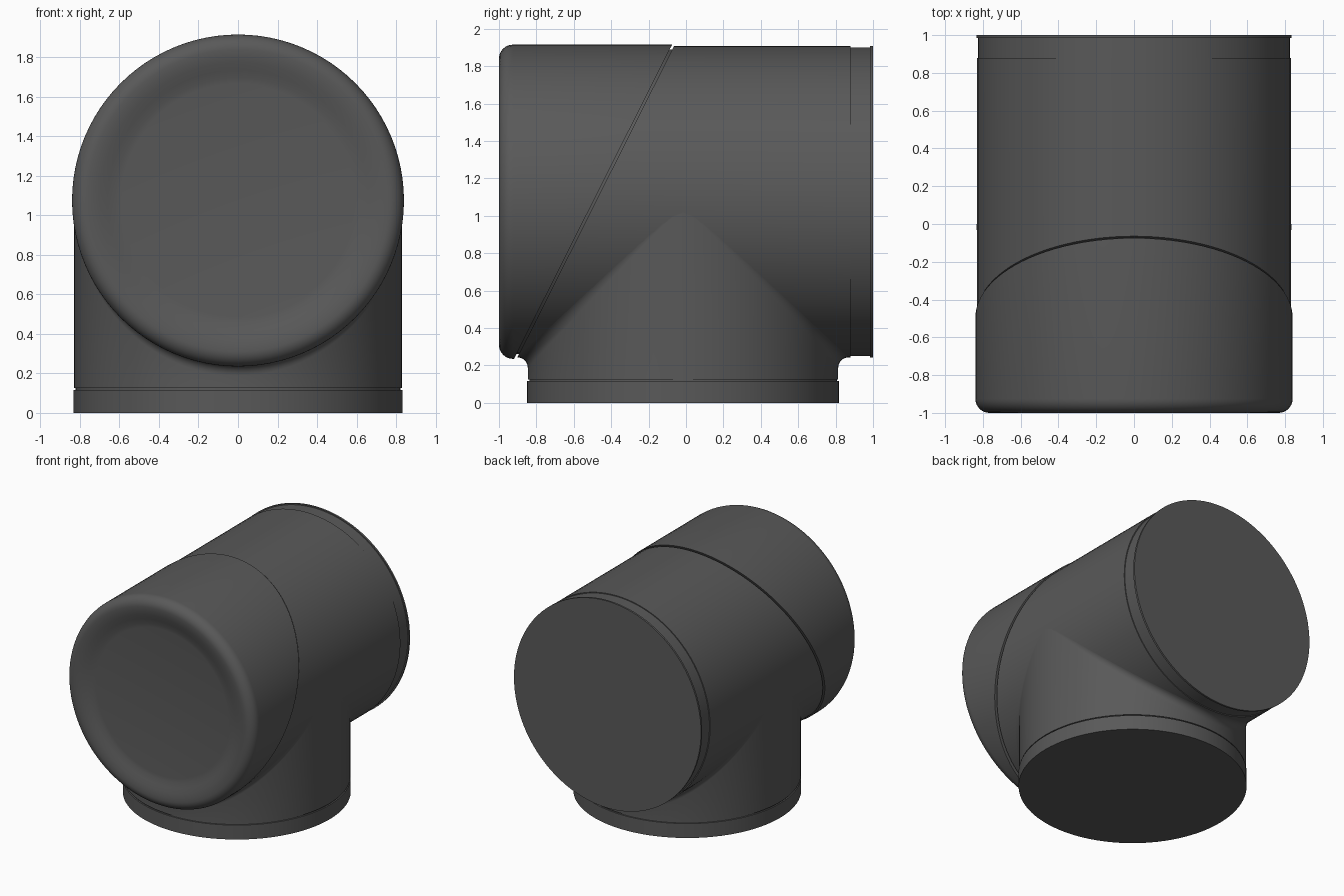
import bpy, bmesh
from math import sin, cos, pi, sqrt

if "Cube" in bpy.data.objects:
    bpy.data.objects.remove(bpy.data.objects["Cube"])

N = 96           # sides of every round part
CZ = 1.075       # height of the horizontal pipe axis
R = 0.832        # main pipe radius
SLANT = 0.503    # slope of the diagonal seam (y per z)

mat = bpy.data.materials.new("dark_grey")
mat.diffuse_color = (0.1, 0.1, 0.1, 1)
mat.use_nodes = True
mat.node_tree.nodes["Principled BSDF"].inputs["Base Color"].default_value = mat.diffuse_color


def loft(name, rings, cap_start=False, cap_end=False):
    """Skin a list of point rings and optionally close the ends."""
    bm = bmesh.new()
    loops = [[bm.verts.new(p) for p in ring] for ring in rings]
    for a, b in zip(loops, loops[1:]):
        for i in range(N):
            j = (i + 1) % N
            bm.faces.new((a[i], a[j], b[j], b[i]))
    if cap_start:
        bm.faces.new(loops[0][::-1])
    if cap_end:
        bm.faces.new(loops[-1])
    bmesh.ops.recalc_face_normals(bm, faces=bm.faces)
    me = bpy.data.meshes.new(name)
    bm.to_mesh(me)
    bm.free()
    me.materials.append(mat)
    ob = bpy.data.objects.new(name, me)
    bpy.context.collection.objects.link(ob)
    bpy.ops.object.select_all(action='DESELECT')
    ob.select_set(True)
    bpy.context.view_layer.objects.active = ob
    bpy.ops.object.shade_smooth_by_angle(angle=0.6)
    return ob


def y_ring(r, y, slant=0.0):
    """Ring around the horizontal axis, optionally sheared to the diagonal seam."""
    return [(r * sin(2 * pi * i / N), y + slant * r * cos(2 * pi * i / N),
             CZ + r * cos(2 * pi * i / N)) for i in range(N)]


# Front cap: recessed disc, rolled rim, wall up to the diagonal seam
F = 0.075
cap = [y_ring(r, y) for r, y in [(0.59, -0.962), (0.62, -0.966), (0.66, -0.978),
                                 (0.70, -0.991), (0.735, -0.998)]]
cap += [y_ring(0.84 - F + F * sin(k * pi / 16), -1 + F - F * cos(k * pi / 16))
        for k in range(9)]
cap += [y_ring(0.84, -0.497, SLANT), y_ring(0.815, -0.497, SLANT)]
loft("front_cap", cap, cap_start=True)

# Horizontal pipe: seam groove, long wall, shallow rear neck and lip
body = [y_ring(0.815, -0.497, SLANT), y_ring(0.815, -0.483, SLANT),
        y_ring(R, -0.483, SLANT)]
body += [y_ring(r, y) for r, y in [(R, 0.88), (0.825, 0.88), (0.825, 0.985),
                                   (0.834, 0.985), (0.834, 1.0)]]
loft("main_pipe", body, cap_end=True)

# Vertical outlet: base collar, groove, saddle-shaped top with blended crotch
OR, OY, FIL = 0.83, -0.016, 0.055


def z_ring(r, z):
    return [(r * sin(2 * pi * i / N), OY + r * cos(2 * pi * i / N), z)
            for i in range(N)]


def saddle_ring(t):
    pts = []
    for i in range(N):
        a = 2 * pi * i / N
        x, c = OR * sin(a), cos(a)
        f = FIL * abs(c)
        top = CZ - sqrt(max(0, R * R - x * x))
        pts.append((x, OY + OR * c + FIL * c * (1 - cos(t)), top - f * (1 - sin(t))))
    return pts


outlet = [z_ring(r, z) for r, z in [(0.833, 0), (0.833, 0.116), (0.822, 0.116),
                                    (0.822, 0.125), (OR, 0.125)]]
outlet += [saddle_ring(k * pi / 12) for k in range(7)]
loft("bottom_outlet", outlet, cap_start=True)
